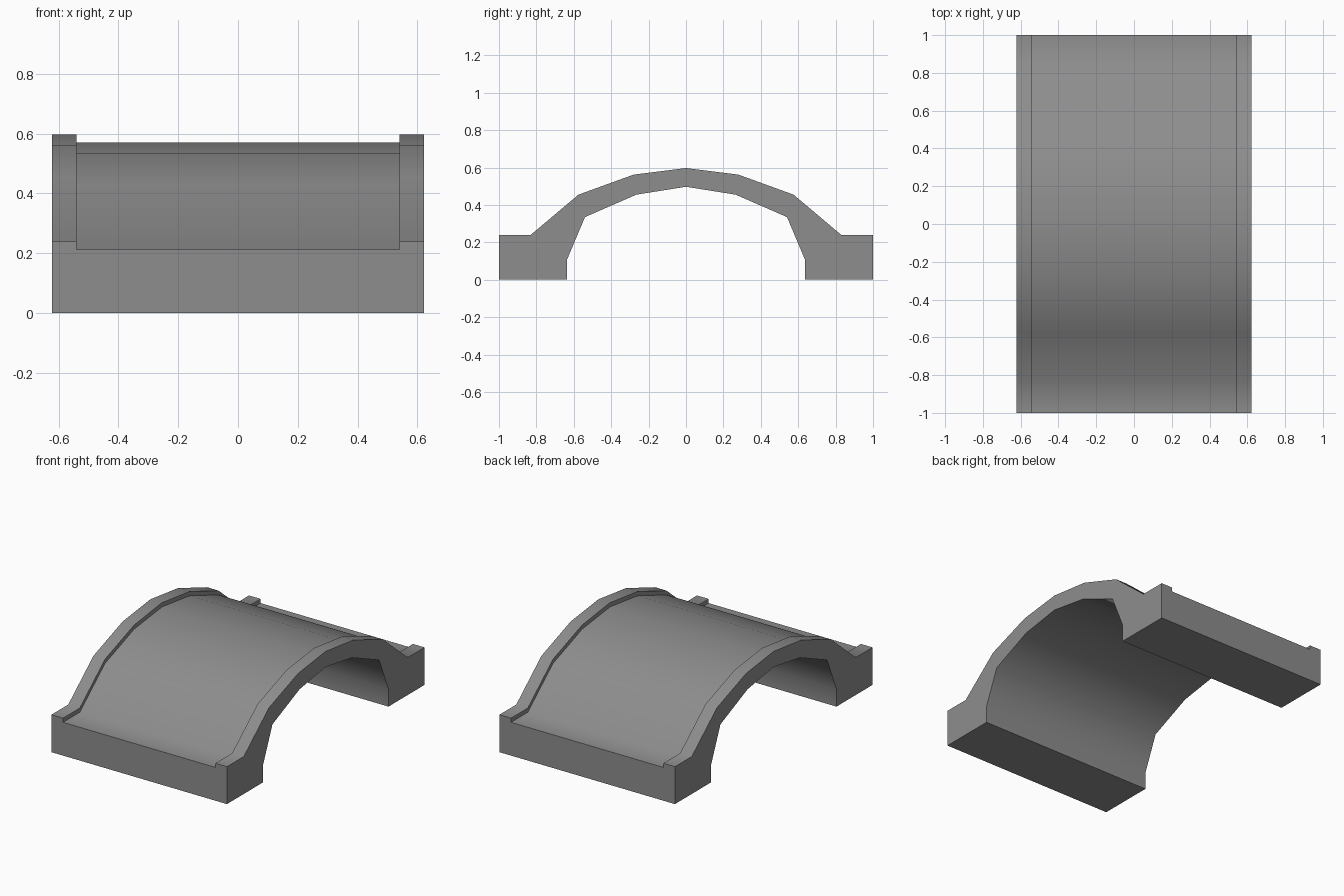
import bpy, bmesh

cube = bpy.data.objects.get("Cube")
if cube:
    bpy.data.objects.remove(cube, do_unlink=True)

HALF_WIDTH, RAIL_X, RECESS = 0.622, 0.54, 0.027

# One material for the whole bridge
stone = bpy.data.materials.new("stone grey")
stone.use_nodes = True
grey = (0.27, 0.27, 0.27, 1)
stone.diffuse_color = grey
stone.node_tree.nodes["Principled BSDF"].inputs["Base Color"].default_value = grey

# Half profiles (y, z): walking surface from foot to crown, underside from crown to foot
top_half = [(1, 0.24), (0.83, 0.24), (0.575, 0.455), (0.28, 0.562), (0, 0.597)]
under_half = [(0, 0.497), (0.265, 0.455), (0.54, 0.335), (0.635, 0.11), (0.635, 0)]


def mirrored(points):
    return [(-y, z) for y, z in points]


def section(drop):
    """Closed bridge cross-section with the walking surface lowered by drop."""
    top = top_half + mirrored(top_half[-2::-1])
    under = mirrored(under_half[::-1]) + under_half[1:]
    foot_z = top_half[0][1] - RECESS
    return ([(1, 0), (1, foot_z)] + [(y, z - drop) for y, z in top]
            + [(-1, foot_z), (-1, 0)] + under)


# Loft rail, recessed deck and rail as one solid
bm = bmesh.new()
stations = [(-HALF_WIDTH, 0), (-RAIL_X, 0), (-RAIL_X, RECESS),
            (RAIL_X, RECESS), (RAIL_X, 0), (HALF_WIDTH, 0)]
rings = [[bm.verts.new((x, y, z)) for y, z in section(drop)] for x, drop in stations]
for a, b in zip(rings, rings[1:]):
    for i in range(len(a)):
        j = (i + 1) % len(a)
        bm.faces.new((a[i], a[j], b[j], b[i]))
bm.faces.new(rings[0])
bm.faces.new(rings[-1])
bmesh.ops.remove_doubles(bm, verts=bm.verts, dist=0.0005)
bmesh.ops.recalc_face_normals(bm, faces=bm.faces)

mesh = bpy.data.meshes.new("arched_bridge")
bm.to_mesh(mesh)
bm.free()
mesh.materials.append(stone)
bridge = bpy.data.objects.new("arched_bridge", mesh)
bpy.context.collection.objects.link(bridge)

# Smooth the curved deck and underside, keep the corners sharp
bpy.ops.object.select_all(action="DESELECT")
bridge.select_set(True)
bpy.context.view_layer.objects.active = bridge
bpy.ops.object.shade_smooth_by_angle(angle=0.9)
